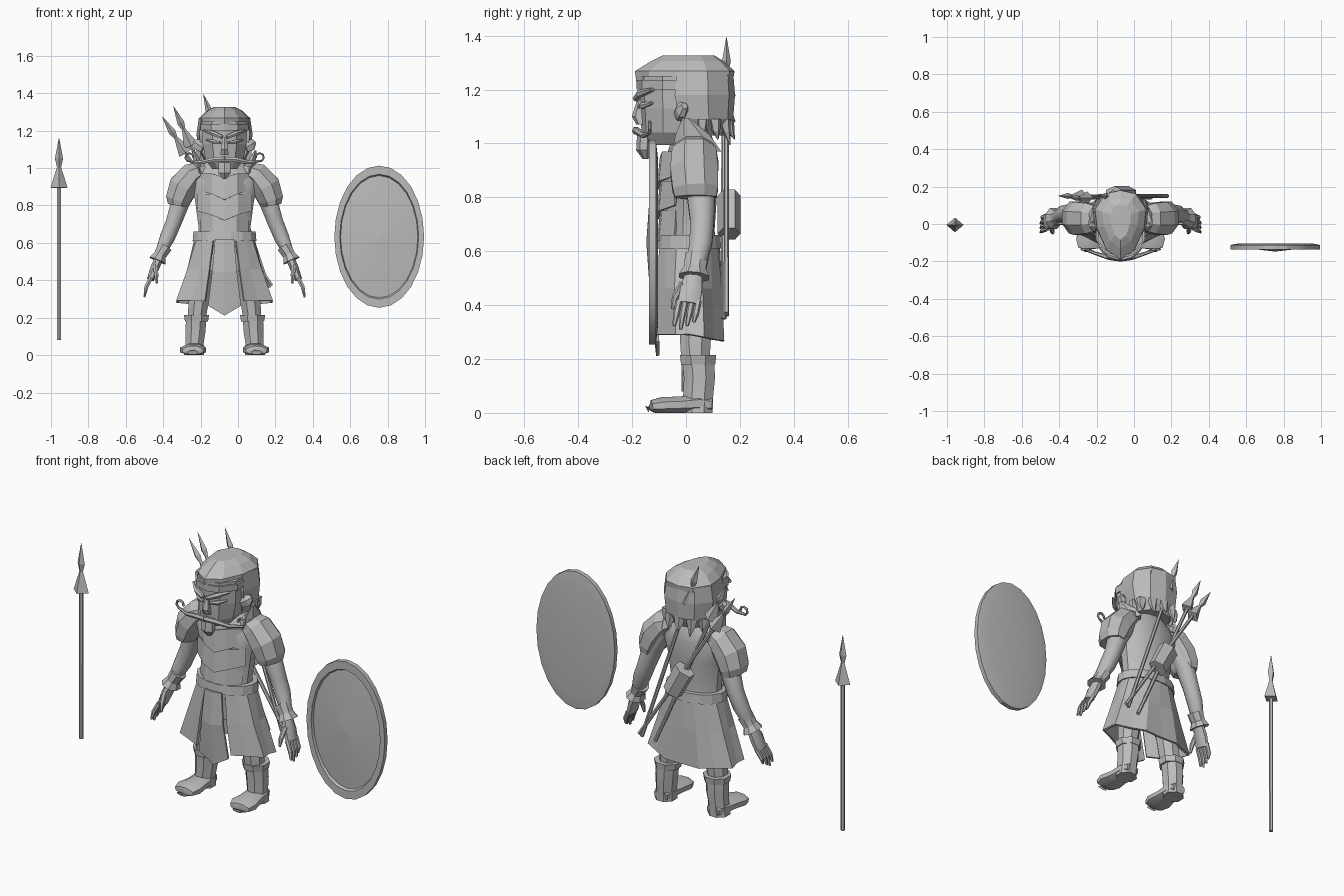
import bpy, bmesh, math
from mathutils import Vector

CX = -0.072  # centre line of the figure
grey = bpy.data.materials.new("plain_grey")
grey.diffuse_color = (0.5, 0.5, 0.5, 1)


def finish(name, bm, smooth=None, thick=0):
    bmesh.ops.recalc_face_normals(bm, faces=bm.faces)
    me = bpy.data.meshes.new(name)
    bm.to_mesh(me)
    bm.free()
    me.materials.append(grey)
    ob = bpy.data.objects.new(name, me)
    bpy.context.collection.objects.link(ob)
    if thick:
        mod = ob.modifiers.new("thickness", 'SOLIDIFY')
        mod.thickness = thick
        mod.offset = 0
    if smooth:
        bpy.ops.object.select_all(action='DESELECT')
        ob.select_set(True)
        bpy.context.view_layer.objects.active = ob
        bpy.ops.object.shade_smooth_by_angle(angle=math.radians(smooth))
    return ob


def skin(bm, rings, caps=True):
    vs = [[bm.verts.new(p) for p in r] for r in rings]
    n = len(vs[0])
    for a, b in zip(vs, vs[1:]):
        for i in range(n):
            j = (i + 1) % n
            bm.faces.new((a[i], a[j], b[j], b[i]))
    if caps:
        bm.faces.new(vs[0])
        bm.faces.new(vs[-1])


def tube(name, pts, n=8, s=1, cx=CX, smooth=None, outline=None, flat=False):
    """Loft of (x, y, z, rx, ry) rings along a path; s=-1 mirrors it."""
    if outline is None:
        outline = [(math.cos((i + .5) * math.tau / n) / math.cos(math.pi / n) ** .5,
                    math.sin((i + .5) * math.tau / n) / math.cos(math.pi / n) ** .5)
                   for i in range(n)]
    P = [Vector(p[:3]) for p in pts]
    rings = []
    for k, p in enumerate(pts):
        d = (P[min(k + 1, len(P) - 1)] - P[max(k - 1, 0)]).normalized()
        if flat:
            d = Vector((0, 0, 1))
        ref = Vector((0, 0, 1)) if abs(d.y) > .9 else Vector((0, 1, 0))
        u = ref.cross(d).normalized()
        v = d.cross(u)
        ring = [P[k] + u * a * p[3] + v * b * p[4] for a, b in outline]
        rings.append([(cx + s * q.x, q.y, max(q.z, 0)) for q in ring])
    bm = bmesh.new()
    skin(bm, rings)
    return finish(name, bm, smooth)


def sheet(name, grid, thick, s=1):
    """Open quad sheet from rows of points, given thickness."""
    bm = bmesh.new()
    vs = [[bm.verts.new((CX + s * x, y, z)) for x, y, z in r] for r in grid]
    for a, b in zip(vs, vs[1:]):
        for i in range(len(a) - 1):
            bm.faces.new((a[i], a[i + 1], b[i + 1], b[i]))
    return finish(name, bm, thick=thick)


def javelin(name, tip, end, k=1):
    """Shaft with a flared socket and a leaf point."""
    tip, end = Vector(tip), Vector(end)
    d = (end - tip).normalized()
    at = lambda t, r: (*(tip + d * t * k), r * k, r * k * .85)
    square = [(1, 0), (0, 1), (-1, 0), (0, -1)]
    tube(name + "_head", [at(0, .001), at(.11, .022), at(.155, .011), at(.265, .046), at(.266, .01)],
         cx=0, outline=square)
    tube(name + "_shaft", [at(.25, .011), (*end, .011 * k, .011 * k)], n=6, cx=0)


# free-standing spear and the three carried javelins
javelin("spear", (-.957, -.005, 1.16), (-.957, -.005, .08))
javelin("javelin_a", (-.405, .15, 1.275), (.18, .15, .37), .87)
javelin("javelin_b", (-.345, .14, 1.33), (.09, .14, .35), .87)
javelin("javelin_c", (-.185, .15, 1.395), (.165, .15, .36), .87)
tube("quiver", [(-.105, .16, .805, .055, .04), (-.03, .16, .665, .05, .04)], n=6, cx=0)

# oval shield: flat back, rim, shallow conical front
bm = bmesh.new()
prof = [(.01, -.106), (.82, -.104), (1, -.112), (1, -.137), (.88, -.137), (.86, -.124), (.01, -.147)]
skin(bm, [[(.755 + .24 * r * math.cos(i * math.tau / 24), y, .633 + .38 * r * math.sin(i * math.tau / 24))
           for i in range(24)] for r, y in prof])
finish("shield", bm, smooth=20)

# torso, chest layers and belt
tube("torso", [(0, .01, .58, .15, .1), (0, .01, .68, .14, .095), (0, .015, .83, .16, .1),
               (0, .02, .93, .19, .1), (0, .025, .99, .15, .085), (0, .02, 1.05, .075, .065)],
     n=14, flat=True, smooth=35)
for i, (z, w) in enumerate([(.97, .13), (.86, .145), (.75, .125)]):
    y = -.085
    sheet("chest_layer", [[(-w, y + .05, z), (-w * .5, y, z), (0, y - .008, z - .02 * (i == 0)),
                           (w * .5, y, z), (w, y + .05, z)],
                          [(-w, y + .045, z - .09), (-w * .5, y - .012, z - .11), (0, y - .02, z - .14),
                           (w * .5, y - .012, z - .11), (w, y + .045, z - .09)]], .008)
tube("belt", [(0, .01, .61, .172, .122), (0, .01, .66, .168, .118)], n=16, flat=True)

# flared skirt, open at the front, with a pointed hanging panel
N = 15
rows = []
for z, rx, ry, cy in [(.625, .155, .11, .01), (.46, .2, .122, .01), (.29, .262, .125, .015)]:
    row = []
    for i in range(N):
        a = math.radians(-68 + 316 * i / (N - 1))
        f = 1 + .05 * (-1) ** i * (z < .5)
        drop = .025 * max(0, math.sin(a)) * (z < .4)
        row.append((rx * math.cos(a) * f, cy + ry * math.sin(a) * f, z - drop))
    rows.append(row)
sheet("skirt", rows, .012)
sheet("front_panel", [[(-.05, -.11, .62), (0, -.118, .62), (.05, -.11, .62)],
                      [(-.065, -.118, .45), (0, -.13, .44), (.065, -.118, .45)],
                      [(-.088, -.105, .265), (0, -.105, .212), (.088, -.105, .265)]], .012)
tube("hips", [(0, .015, .45, .15, .08), (0, .01, .6, .145, .095)], n=10, flat=True)

for s, side in ((1, "left"), (-1, "right")):
    # legs and boots
    tube(side + "_leg", [(.09, .03, .52, .065, .075), (.13, .035, .36, .062, .065),
                         (.148, .035, .2, .05, .055)], s=s, flat=True, smooth=40)
    tube(side + "_boot_shaft", [(.152, .045, .205, .056, .062), (.155, .05, .13, .056, .06),
                                (.16, .045, .06, .05, .058), (.163, .045, .0, .056, .056)],
         s=s, flat=True, smooth=40)
    tube(side + "_boot_foot", [(.16, .095, .03, .04, .03), (.162, .05, .035, .056, .037),
                               (.164, -.02, .03, .06, .032), (.168, -.085, .028, .072, .032),
                               (.17, -.125, .024, .058, .025), (.17, -.145, .014, .03, .014)],
         s=s, smooth=40)
    tube(side + "_boot_cuff", [(.15, .045, .18, .064, .066), (.15, .045, .215, .07, .07)], s=s, flat=True)
    # arm, flared cuff and hand
    tube(side + "_arm", [(.17, .05, .93, .05, .05), (.235, .055, .82, .052, .055),
                         (.272, .06, .71, .044, .046), (.305, .055, .63, .042, .044),
                         (.345, .035, .54, .028, .034)], s=s, smooth=50)
    tube(side + "_wrist_cuff", [(.318, .04, .58, .04, .045), (.345, .033, .535, .034, .042),
                                (.358, .03, .505, .048, .058)], s=s)
    tube(side + "_palm", [(.35, .03, .52, .024, .032), (.375, .02, .46, .024, .042),
                          (.395, .01, .405, .02, .042)], s=s, smooth=40)
    for i in range(4):
        y = -.026 + .024 * i
        tube(side + "_finger", [(.393, y, .415, .012, .012), (.418, y - .01, .365, .011, .011),
                                (.428 - .008 * (i == 3), y - .018, .31 + .013 * abs(i - 1), .005, .006)],
             n=6, s=s)
    tube(side + "_thumb", [(.37, -.01, .48, .014, .014), (.365, -.04, .43, .012, .012),
                           (.362, -.05, .385, .006, .006)], n=6, s=s)
    # shoulder armour and collar wing
    tube(side + "_pauldron", [(.1, .03, 1.0, .04, .06), (.17, .03, .965, .07, .085),
                              (.222, .03, .9, .08, .092), (.25, .035, .83, .068, .088),
                              (.255, .035, .8, .05, .08)], s=s)
    tube(side + "_collar_wing", [(.13, .04, .97, .03, .085), (.145, .025, 1.03, .025, .06),
                                 (.165, .0, 1.095, .006, .012)], n=6, s=s, flat=True)
    # face details
    tube(side + "_ear", [(.11, -.025, 1.11, .03, .02), (.14, -.015, 1.125, .034, .022),
                         (.16, -.005, 1.14, .014, .012)], n=6, s=s)
    tube(side + "_brow", [(.012, -.186, 1.165, .01, .012), (.06, -.172, 1.185, .014, .014),
                          (.108, -.125, 1.2, .006, .01)], n=6, s=s)
    tube(side + "_eyelid", [(.02, -.172, 1.135, .006, .008), (.055, -.162, 1.14, .012, .01),
                            (.095, -.125, 1.15, .005, .006)], n=6, s=s)
    curl = [(.188 + .022 * math.cos(a), -.135, 1.058 + .022 * math.sin(a), .006, .006)
            for a in [math.radians(-60 + 50 * i) for i in range(6)]]
    tube(side + "_moustache", [(0, -.188, 1.048, .014, .012), (.06, -.18, 1.045, .014, .012),
                               (.13, -.158, 1.03, .01, .009)] + curl, n=6, s=s)


def full(half):
    return half + [(-x, y) for x, y in reversed(half) if x > 0]


# head: face block, headband, nose and beard
face = full([(0, -1), (.55, -.85), (1, -.3), (1, .7), (.5, 1)])
tube("neck", [(0, .02, .97, .08, .07), (0, .01, 1.06, .075, .075)], flat=True)
tube("face", [(0, -.05, .995, .065, .09), (0, -.05, 1.04, .1, .115), (0, -.05, 1.13, .118, .12),
              (0, -.05, 1.25, .12, .125)], outline=face, flat=True)
tube("headband", [(0, -.045, 1.2, .128, .138), (0, -.045, 1.235, .13, .14)], outline=face, flat=True)
tube("nose", [(0, -.165, 1.165, .012, .015), (0, -.175, 1.1, .02, .024), (0, -.165, 1.07, .024, .018)],
     n=6, flat=True)
tube("beard", [(0, -.155, 1.03, .035, .025), (0, -.158, .975, .036, .025), (0, -.15, .942, .012, .01)],
     n=6, flat=True)

# faceted cap of hair: crown with front brim, back mass and nape spikes
crown = full([(0, -1), (.55, -.72), (.92, -.1), (1, .45), (.6, .9), (0, 1)])
tube("hair_crown", [(0, -.005, 1.235, .14, .18), (0, -.005, 1.268, .136, .185),
                    (0, .005, 1.305, .098, .135), (0, .01, 1.327, .055, .095)], outline=crown, flat=True)
back = full([(0, -.9), (.9, -1), (1, .1), (.62, .8), (0, 1)])
tube("hair_back", [(0, .07, 1.03, .105, .075), (0, .075, 1.09, .138, .1), (0, .07, 1.18, .15, .112),
                   (0, .07, 1.265, .138, .105)], outline=back, flat=True)
for i in range(7):
    a = math.radians(-6 + 32 * i)
    c, d = math.cos(a), math.sin(a)
    tube("nape_spike", [(.118 * c, .07 + .085 * d, 1.09, .03, .022), (.125 * c, .07 + .095 * d, 1.045, .02, .014),
                        (.125 * c, .07 + .11 * d, .995 + .02 * (i % 2), .002, .002)], n=5, flat=True)
